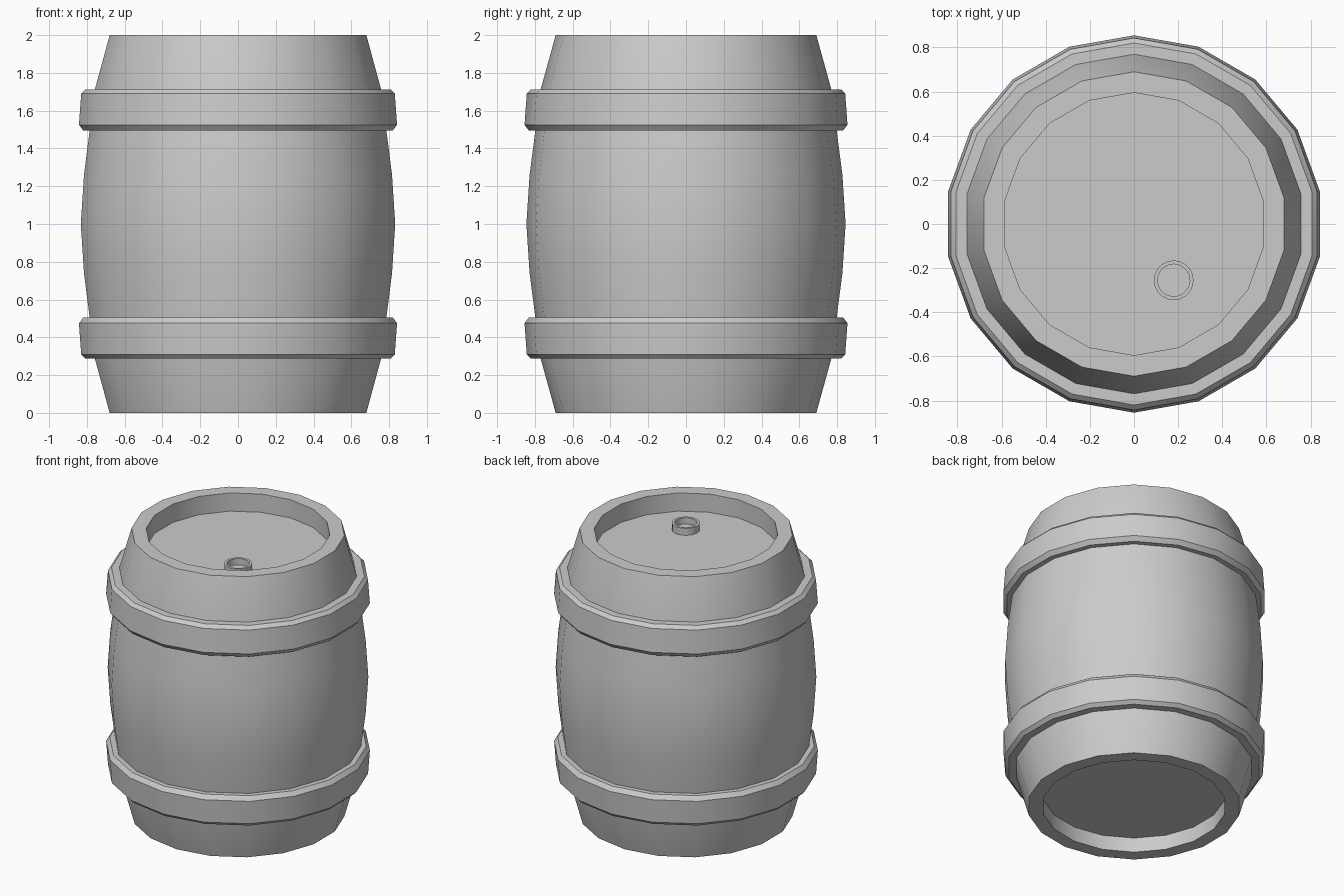
import bpy, bmesh, math

if "Cube" in bpy.data.objects:
    bpy.data.objects.remove(bpy.data.objects["Cube"])


def lathe(name, profile, sides, center=(0, 0), closed=False):
    """Turn an (r, z) profile around z; open profiles get flat end caps."""
    bm = bmesh.new()
    rings = []
    for r, z in profile:
        ring = []
        for i in range(sides):
            a = math.pi / 2 + 2 * math.pi * i / sides
            ring.append(bm.verts.new((center[0] + r * math.cos(a),
                                      center[1] + r * math.sin(a), z)))
        rings.append(ring)
    pairs = list(zip(rings, rings[1:]))
    if closed:
        pairs.append((rings[-1], rings[0]))
    for lo, hi in pairs:
        for i in range(sides):
            j = (i + 1) % sides
            bm.faces.new((lo[i], lo[j], hi[j], hi[i]))
    if not closed:
        bm.faces.new(rings[0])
        bm.faces.new(rings[-1])
    bmesh.ops.recalc_face_normals(bm, faces=bm.faces)
    mesh = bpy.data.meshes.new(name)
    bm.to_mesh(mesh)
    bm.free()
    obj = bpy.data.objects.new(name, mesh)
    bpy.context.collection.objects.link(obj)
    bpy.ops.object.select_all(action='DESELECT')
    obj.select_set(True)
    bpy.context.view_layer.objects.active = obj
    bpy.ops.object.shade_smooth_by_angle(angle=math.radians(30))
    return obj


SIDES = 18

# Barrel body: bulging wall with a recessed head at each end
lower = [(0.69, 0), (0.773, 0.3), (0.797, 0.5), (0.828, 0.74)]
upper = [(r, 2 - z) for r, z in reversed(lower)]
lathe("barrel_body",
      [(0.595, 0.105), (0.595, 0)] + lower + [(0.845, 1)] + upper
      + [(0.595, 2), (0.595, 1.87)], SIDES)

# Two bevelled hoops, mirrored about the middle
hoop = [(0.74, 0.287), (0.82, 0.287), (0.843, 0.31),
        (0.855, 0.475), (0.832, 0.505), (0.76, 0.505)]
lathe("lower_hoop", hoop, SIDES, closed=True)
lathe("upper_hoop", [(r, 2 - z) for r, z in hoop], SIDES, closed=True)

# Bung ring on the top head
lathe("bung_ring", [(0.09, 1.86), (0.09, 1.92), (0.073, 1.92), (0.073, 1.875)],
      20, center=(0.18, -0.255))
